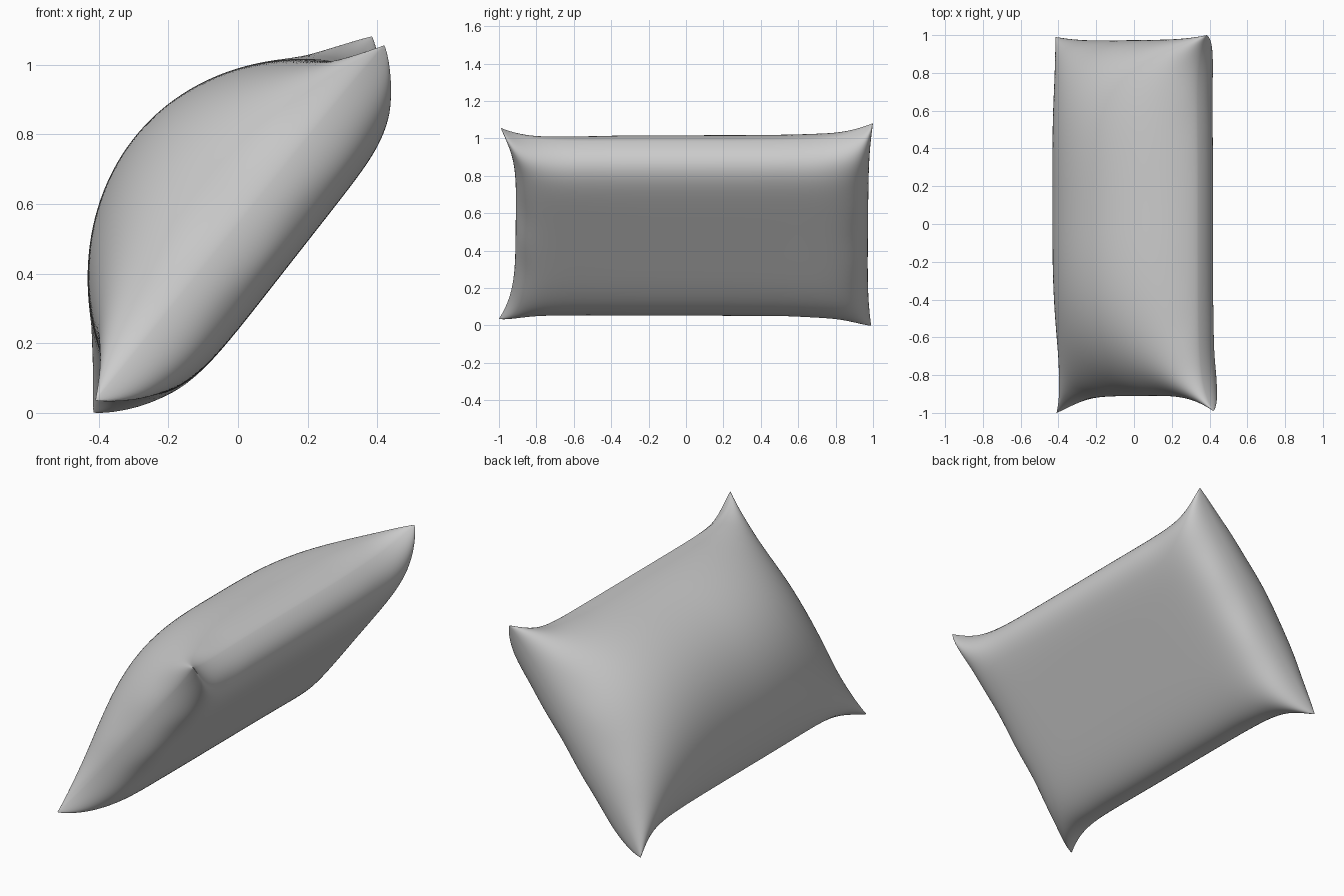
import bpy, bmesh, math
from mathutils import Vector

if "Cube" in bpy.data.objects:
    bpy.data.objects.remove(bpy.data.objects["Cube"])

NS, NT = 64, 96
NORMAL = Vector((-0.775, 0, 0.632)).normalized()     # towards the plump face
# seam corners: low/high edge at the -y and +y ends
LOW0, HIGH0 = Vector((-0.41, -1, 0.04)), Vector((0.42, -0.99, 1.06))
LOW1, HIGH1 = Vector((-0.415, 0.99, 0.005)), Vector((0.385, 1.0, 1.085))


def seam_point(s, t):
    """Point on the seam sheet, with edges drawn in between the corners."""
    draw = 0.155 if s > 0 else 0.145
    s2 = s * (1 - draw * (1 - abs(t) ** 8))
    pull = 0.085 if t < 0 else 0.022
    t2 = t * (1 - pull * (1 - abs(s) ** 4))
    a, b = (s2 + 1) / 2, (t2 + 1) / 2
    # the two ends are twisted slightly against each other, only near the tips
    w = 0.5 + 0.5 * math.copysign(abs(2 * b - 1) ** 3, 2 * b - 1)
    p = LOW0.lerp(HIGH0, a).lerp(LOW1.lerp(HIGH1, a), w)
    p.y = LOW0.lerp(HIGH0, a).lerp(LOW1.lerp(HIGH1, a), b).y
    return p


def plump(s, t):
    """Rounded, full face: domed in the middle, squarer at the ends."""
    k, e = (4.0, 0.5) if t > 0 else (2.8, 0.6)
    p = 0.72 - 0.27 * abs(t) ** 3
    return 0.383 * max(0, 1 - s * s) ** p * max(0, 1 - abs(t) ** k) ** e


def flat(s, t):
    """Pressed flat face with boxy rim."""
    k = 7 if s > 0 else 5
    return -0.192 * max(0, 1 - abs(s) ** k) ** 0.42 * max(0, 1 - abs(t) ** 12) ** 0.45


def pucker(s, t):
    """Small gathers beside the corners that fade away from the seam."""
    fade = min(1, (1 - s * s) * (1 - t * t) * 16)
    g = abs(s) ** 14 * math.sin(19 * t + 2 * s) * abs(t) ** 3
    g += abs(t) ** 20 * math.sin(11 * s + t) * 0.5
    return 0.012 * g * fade


def spaced(i, n):
    return math.sin((i / n - 0.5) * math.pi)


bm = bmesh.new()
rim = {}


def add_face_sheet(height, flip):
    grid = {}
    for i in range(NS + 1):
        for j in range(NT + 1):
            s, t = spaced(i, NS), spaced(j, NT)
            edge = i in (0, NS) or j in (0, NT)
            if edge and (i, j) in rim:
                grid[i, j] = rim[i, j]
                continue
            h = 0 if edge else height(s, t) + pucker(s, t)
            grid[i, j] = bm.verts.new(seam_point(s, t) + NORMAL * h)
            if edge:
                rim[i, j] = grid[i, j]
    for i in range(NS):
        for j in range(NT):
            q = [grid[i, j], grid[i + 1, j], grid[i + 1, j + 1], grid[i, j + 1]]
            bm.faces.new(q[::-1] if flip else q)


# two cloth panels sewn together along a shared rim
add_face_sheet(plump, False)
add_face_sheet(flat, True)
bmesh.ops.recalc_face_normals(bm, faces=bm.faces)

# rest the lowest point on the floor
low = min(v.co.z for v in bm.verts)
bmesh.ops.translate(bm, verts=bm.verts, vec=(0, 0, -low))

mesh = bpy.data.meshes.new("pillow")
bm.to_mesh(mesh)
bm.free()
pillow = bpy.data.objects.new("pillow", mesh)
bpy.context.collection.objects.link(pillow)
bpy.context.view_layer.objects.active = pillow
pillow.select_set(True)
bpy.ops.object.shade_smooth_by_angle(angle=math.radians(50))
